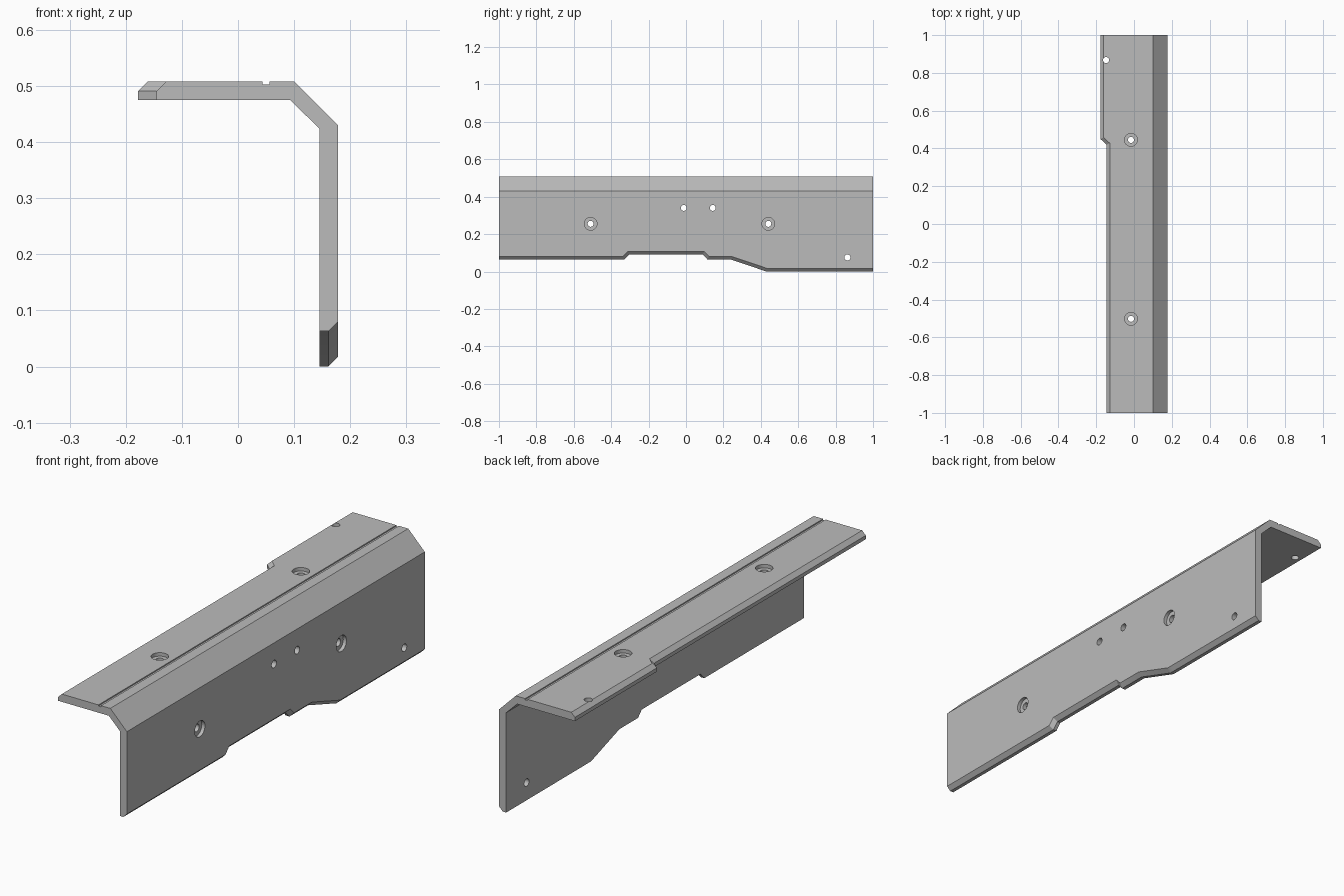
import bpy
import bmesh
from math import pi
from mathutils import Vector, Matrix

cube = bpy.data.objects.get("Cube")
if cube:
    bpy.data.objects.remove(cube)

grey = bpy.data.materials.new("plain grey")
grey.use_nodes = True
grey.diffuse_color = (0.5, 0.5, 0.5, 1)
grey.node_tree.nodes["Principled BSDF"].inputs["Base Color"].default_value = grey.diffuse_color

CHAMFER = 0.017
OUT_X, IN_X = 0.178, 0.145      # faces of the side plate
TOP_Z, UNDER_Z = 0.508, 0.475   # faces of the top plate

# Free edges of the two plates: (y, height) and (y, x)
side_edge = [(-1, 0.063), (-0.33, 0.063), (-0.305, 0.09), (0.09, 0.09),
             (0.115, 0.064), (0.24, 0.064), (0.43, 0), (1, 0)]
top_edge = [(-1, -0.145), (0.42, -0.145), (0.45, -0.178), (1, -0.178)]
stations = sorted({p[0] for p in side_edge + top_edge})


def edge_value(edge, y):
    for (y0, v0), (y1, v1) in zip(edge, edge[1:]):
        if y0 <= y <= y1:
            return v0 + (v1 - v0) * (y - y0) / (y1 - y0)


def edge_points(edge):
    """Edge line at every station, with its mitred inward offset."""
    pts = [Vector((y, edge_value(edge, y))) for y in stations]
    result = []
    for i, p in enumerate(pts):
        a = (p - pts[i - 1]).normalized() if i else None
        b = (pts[i + 1] - p).normalized() if i + 1 < len(pts) else None
        normals = [Vector((-d.y, d.x)) for d in (a or b, b or a)]
        mitre = (normals[0] + normals[1]).normalized()
        result.append((p, p + mitre * CHAMFER / mitre.dot(normals[0])))
    return result


def new_object(name, bm):
    bmesh.ops.recalc_face_normals(bm, faces=bm.faces)
    mesh = bpy.data.meshes.new(name)
    bm.to_mesh(mesh)
    bm.free()
    obj = bpy.data.objects.new(name, mesh)
    bpy.context.collection.objects.link(obj)
    return obj


# Angle bracket: one cross-section lofted through the stations
bm = bmesh.new()
rings = []
for y, (low, low_in), (left, left_in) in zip(stations, edge_points(side_edge), edge_points(top_edge)):
    section = [
        (left.y, y, UNDER_Z), (left.y, y, TOP_Z - CHAMFER), (left_in.y, left_in.x, TOP_Z),
        (0.044, y, TOP_Z), (0.044, y, 0.503), (0.056, y, 0.503), (0.056, y, TOP_Z),
        (0.1, y, TOP_Z), (OUT_X, y, 0.43), (OUT_X, low_in.x, low_in.y),
        (OUT_X - CHAMFER, y, low.y), (IN_X, y, low.y), (IN_X, y, 0.424), (0.093, y, UNDER_Z)]
    rings.append([bm.verts.new(c) for c in section])
count = len(rings[0])
for r0, r1 in zip(rings, rings[1:]):
    for i in range(count):
        j = (i + 1) % count
        bm.faces.new((r0[i], r0[j], r1[j], r1[i]))
bm.faces.new(rings[0])
bm.faces.new(rings[-1])
bmesh.ops.dissolve_limit(bm, angle_limit=0.01, verts=bm.verts, edges=bm.edges)
bracket = new_object("angle_bracket", bm)
bracket.data.materials.append(grey)

# Holes: through holes everywhere, shallow counterbores at the screws
side_screws = [(-0.51, 0.255), (0.44, 0.255)]
side_pins = [(-0.012, 0.34), (0.143, 0.34), (0.863, 0.075)]
top_screws = [(-0.016, 0.445), (-0.016, -0.502)]
top_pins = [(-0.148, 0.868)]


def hole_cutter(name, side, top, radius, depth):
    bm = bmesh.new()
    turn = Matrix.Rotation(pi / 2, 4, 'Y')
    places = [Matrix.Translation((OUT_X, y, z)) @ turn for y, z in side]
    places += [Matrix.Translation((x, y, TOP_Z)) for x, y in top]
    for place in places:
        bmesh.ops.create_cone(bm, cap_ends=True, segments=32, radius1=radius,
                              radius2=radius, depth=depth * 2, matrix=place)
    obj = new_object(name, bm)
    obj.hide_render = True
    return obj


cutters = [hole_cutter("counterbore_cutter", side_screws, top_screws, 0.034, 0.015),
           hole_cutter("through_hole_cutter", side_screws + side_pins,
                       top_screws + top_pins, 0.016, 0.06)]
for cutter in cutters:
    mod = bracket.modifiers.new(cutter.name, 'BOOLEAN')
    mod.operation = 'DIFFERENCE'
    mod.solver = 'EXACT'
    mod.object = cutter

# Apply the cuts and discard the cutters
bpy.context.view_layer.objects.active = bracket
bracket.select_set(True)
for cutter in cutters:
    bpy.ops.object.modifier_apply(modifier=cutter.name)
    bpy.data.objects.remove(cutter)
bpy.ops.object.shade_smooth_by_angle(angle=pi / 9)
